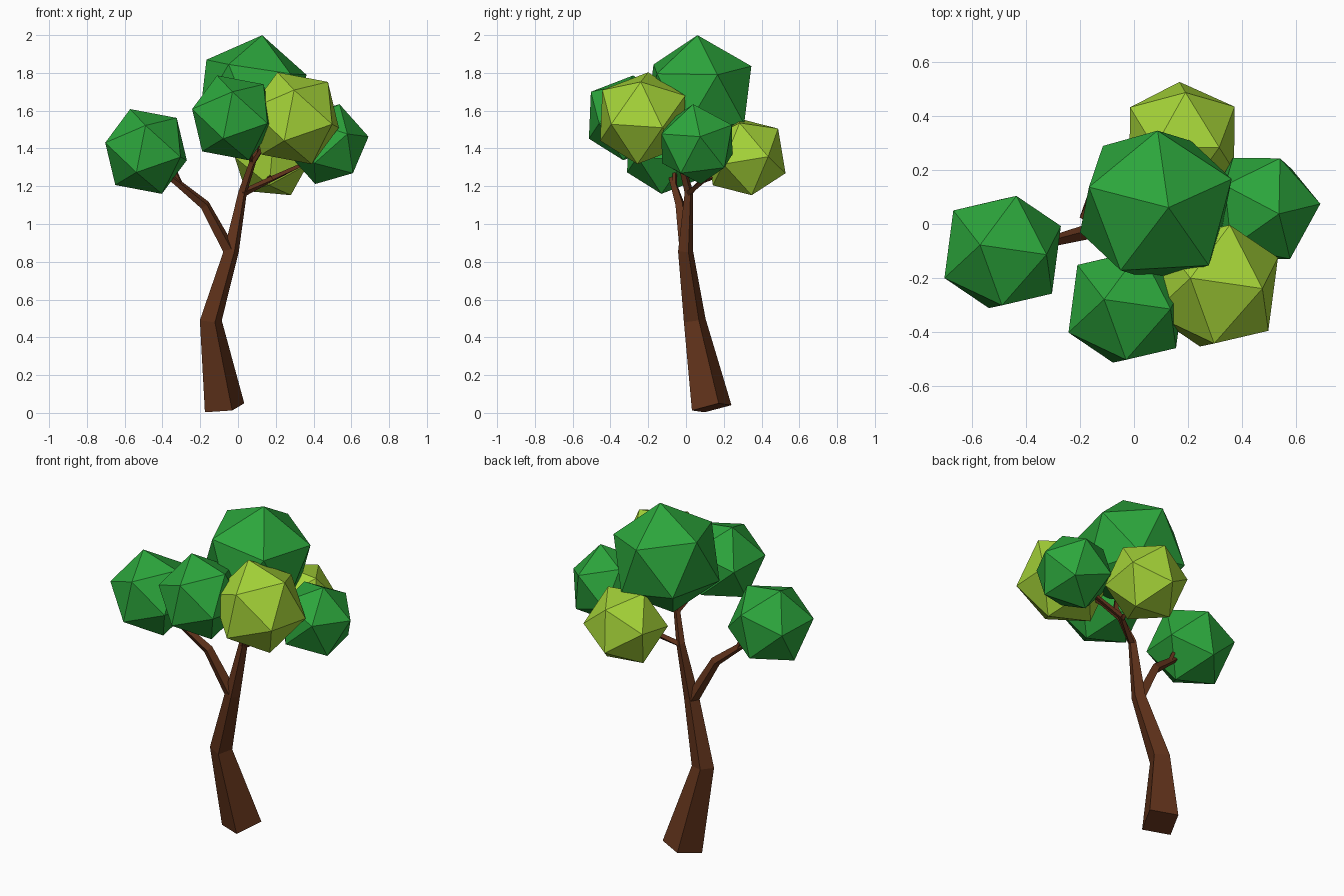
import bpy, bmesh, math
from mathutils import Vector, Matrix

if "Cube" in bpy.data.objects:
    bpy.data.objects.remove(bpy.data.objects["Cube"])


def material(name, color):
    m = bpy.data.materials.new(name)
    m.diffuse_color = (*color, 1)
    m.use_nodes = True
    m.node_tree.nodes["Principled BSDF"].inputs["Base Color"].default_value = m.diffuse_color
    return m


BARK = material("bark", (0.12, 0.033, 0.011))
GREEN = material("leaf_green", (0.025, 0.38, 0.045))
LIME = material("leaf_lime", (0.38, 0.66, 0.04))


def add_object(name, bm, mat):
    bmesh.ops.recalc_face_normals(bm, faces=bm.faces)
    mesh = bpy.data.meshes.new(name)
    bm.to_mesh(mesh)
    bm.free()
    mesh.materials.append(mat)
    obj = bpy.data.objects.new(name, mesh)
    bpy.context.collection.objects.link(obj)
    return obj


def limb(name, path):
    """Square tapering tube through points (x, y, z, corner radius)."""
    bm = bmesh.new()
    pts = [Vector(p[:3]) for p in path]
    corner = Vector((math.cos(math.radians(21)), math.sin(math.radians(21)), 0))
    rings = []
    for i, p in enumerate(pts):
        t = Vector()
        if i > 0:
            t += (p - pts[i - 1]).normalized()
        if i < len(pts) - 1:
            t += (pts[i + 1] - p).normalized()
        t.normalize()
        e1 = (corner - t * corner.dot(t)).normalized()
        e2 = t.cross(e1)
        r = path[i][3]
        rings.append([bm.verts.new(p + d * r) for d in (e1, e2, -e1, -e2)])
    for a, b in zip(rings, rings[1:]):
        for k in range(4):
            n = (k + 1) % 4
            bm.faces.new((a[k], a[n], b[n], b[k]))
    bm.faces.new(rings[0][::-1])
    bm.faces.new(rings[-1])
    return add_object(name, bm, BARK)


def leaf_ball(name, center, radius, top, side, mat):
    """Icosahedron turned so two neighbouring corners point along top and side."""
    bm = bmesh.new()
    z = Vector(top).normalized()
    s = Vector(side)
    x = (s - z * s.dot(z)).normalized()
    y = z.cross(x)
    rot = Matrix((x, y, z)).transposed().to_4x4()
    bmesh.ops.create_icosphere(bm, subdivisions=1, radius=radius,
                               matrix=Matrix.Translation(center) @ rot)
    return add_object(name, bm, mat)


# Trunk, bent twice
limb("trunk", [(-0.071, 0.136, 0.027, 0.113), (-0.144, 0.046, 0.49, 0.062),
               (-0.034, -0.003, 0.86, 0.042), (0.025, 0.015, 1.17, 0.024),
               (0.095, -0.04, 1.38, 0.017), (0.12, 0.04, 1.62, 0.012)])

# Branches
limb("left_branch", [(-0.04, 0.0, 0.85, 0.036), (-0.175, -0.03, 1.10, 0.028),
                     (-0.31, -0.065, 1.21, 0.02), (-0.45, -0.10, 1.32, 0.012)])
limb("left_twig", [(-0.30, -0.06, 1.20, 0.015), (-0.33, -0.06, 1.27, 0.012),
                   (-0.40, -0.07, 1.36, 0.01)])
limb("right_branch", [(0.02, 0.01, 1.16, 0.02), (0.18, 0.10, 1.24, 0.016),
                      (0.33, 0.08, 1.31, 0.013), (0.45, 0.06, 1.40, 0.01)])
limb("back_branch", [(0.16, 0.09, 1.23, 0.014), (0.18, 0.20, 1.27, 0.012),
                     (0.18, 0.29, 1.34, 0.01)])
limb("front_right_branch", [(0.07, -0.02, 1.31, 0.015), (0.14, -0.10, 1.42, 0.013),
                            (0.26, -0.20, 1.52, 0.01)])
limb("front_branch", [(0.075, -0.025, 1.33, 0.014), (0.03, -0.15, 1.44, 0.012),
                      (-0.01, -0.27, 1.53, 0.01)])

# Leaf balls
SHARED = ((-0.083, 0.026, 0.222), (0.168, -0.01, 0.18))
leaf_ball("top_leaves", (0.081, 0.068, 1.688), 0.315,
          (0.047, -0.007, 0.311), (0.279, 0.098, 0.10), GREEN)
leaf_ball("left_leaves", (-0.487, -0.104, 1.384), 0.241, *SHARED, GREEN)
leaf_ball("front_leaves", (-0.027, -0.306, 1.562), 0.241, *SHARED, GREEN)
leaf_ball("front_right_leaves", (0.30, -0.229, 1.56), 0.261, *SHARED, LIME)
leaf_ball("right_leaves", (0.473, 0.058, 1.423), 0.222,
          (0.0635, -0.02, 0.208), (0.2165, 0.016, 0.045), GREEN)
leaf_ball("back_leaves", (0.178, 0.315, 1.355), 0.229,
          (-0.10, -0.032, 0.199), (0.015, 0.175, 0.148), LIME)
